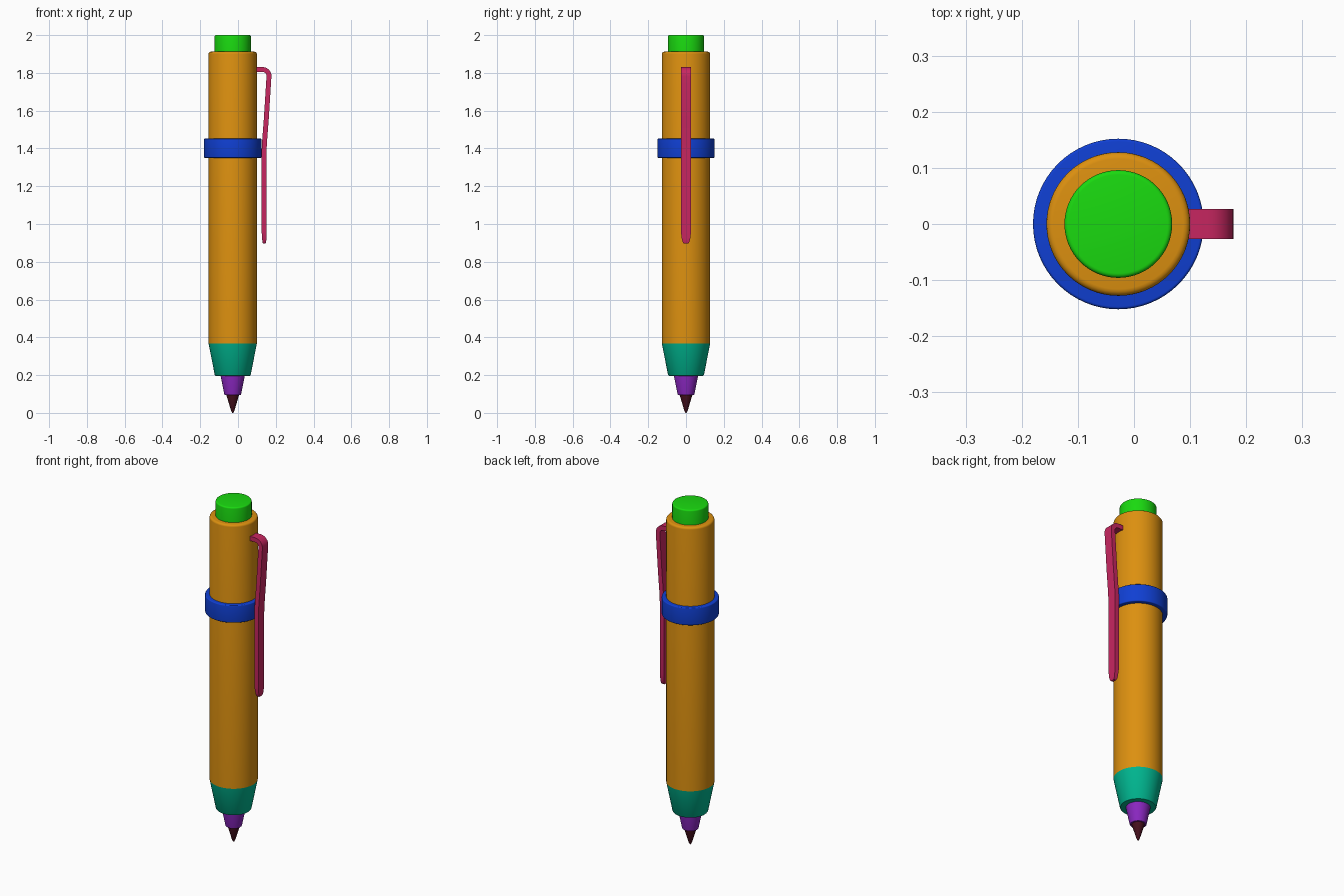
import bpy, bmesh, math
from mathutils import Vector

if "Cube" in bpy.data.objects:
    bpy.data.objects.remove(bpy.data.objects["Cube"])

AXIS_X = -0.028
SEGMENTS = 64


def finish(name, bm, color):
    bmesh.ops.recalc_face_normals(bm, faces=bm.faces)
    mesh = bpy.data.meshes.new(name)
    bm.to_mesh(mesh)
    bm.free()
    obj = bpy.data.objects.new(name, mesh)
    bpy.context.collection.objects.link(obj)
    mat = bpy.data.materials.new(name + "_color")
    mat.diffuse_color = (*color, 1)
    mat.use_nodes = True
    mat.node_tree.nodes["Principled BSDF"].inputs["Base Color"].default_value = mat.diffuse_color
    mesh.materials.append(mat)
    bpy.ops.object.select_all(action='DESELECT')
    obj.select_set(True)
    bpy.context.view_layer.objects.active = obj
    bpy.ops.object.shade_smooth_by_angle(angle=math.radians(32))
    return obj


def lathe(name, profile, color):
    """Closed solid of revolution from (radius, z) points, bottom to top."""
    bm = bmesh.new()
    rings = []
    for r, z in profile:
        rings.append([bm.verts.new((AXIS_X + r * math.cos(a), r * math.sin(a), z))
                      for a in (2 * math.pi * i / SEGMENTS for i in range(SEGMENTS))])
    for low, high in zip(rings, rings[1:]):
        for i in range(SEGMENTS):
            j = (i + 1) % SEGMENTS
            bm.faces.new((low[i], low[j], high[j], high[i]))
    bm.faces.new(rings[0])
    bm.faces.new(rings[-1])
    return finish(name, bm, color)


def rounded(r, z, b, top=True):
    """Quarter-round edge of size b ending a profile at radius r, height z."""
    pts = []
    for i in range(5):
        a = math.pi / 2 * i / 4
        dz = b * (1 - math.sin(a))
        pts.append((r - b * (1 - math.cos(a)), z - dz if top else z + dz))
    return pts if top else pts[::-1]


# Writing end: point, nozzle and grip cone
lathe("writing_tip", [(0.003, 0.0), (0.009, 0.012), (0.034, 0.096), (0.034, 0.11)],
      (0.06, 0.005, 0.012))
lathe("nozzle", [(0.041, 0.094), (0.044, 0.097), (0.064, 0.197), (0.064, 0.21)],
      (0.25, 0.02, 0.52))
lathe("grip_cone", [(0.088, 0.196), (0.092, 0.197), (0.095, 0.201), (0.128, 0.368)],
      (0.0, 0.47, 0.28))

# Barrel, middle band and push button
lathe("barrel", [(0.128, 0.368)] + rounded(0.128, 1.912, 0.012), (0.72, 0.28, 0.005))
lathe("middle_band", rounded(0.152, 1.35, 0.005, False) + rounded(0.152, 1.452, 0.005),
      (0.005, 0.05, 0.65))
lathe("push_button", [(0.096, 1.9)] + rounded(0.096, 2.0, 0.008), (0.01, 0.7, 0.005))

# Pocket clip: (x, z, half thickness, half width) along the centreline
path = [(0.085, 1.818, 0.013, 0.027), (0.130, 1.818, 0.013, 0.027)]
for k in range(1, 7):
    a = math.radians(90 - 94 * k / 6)
    path.append((0.130 + 0.034 * math.cos(a), 1.784 + 0.034 * math.sin(a), 0.013, 0.027))
path += [(0.150, 1.56, 0.013, 0.027), (0.140, 1.43, 0.013, 0.027),
         (0.138, 1.38, 0.013, 0.027), (0.138, 0.96, 0.013, 0.027),
         (0.139, 0.92, 0.011, 0.022), (0.139, 0.905, 0.010, 0.018),
         (0.139, 0.897, 0.007, 0.012)]
bm = bmesh.new()
sections = []
for i, (x, z, t, w) in enumerate(path):
    before, after = path[max(i - 1, 0)], path[min(i + 1, len(path) - 1)]
    d = Vector((after[0] - before[0], 0, after[1] - before[1])).normalized()
    n = Vector((-d.z, 0, d.x)) * t
    sections.append([bm.verts.new(Vector((x, sy * w, z)) + n * sn)
                     for sy, sn in ((-1, -1), (1, -1), (1, 1), (-1, 1))])
for s0, s1 in zip(sections, sections[1:]):
    for i in range(4):
        j = (i + 1) % 4
        bm.faces.new((s0[i], s0[j], s1[j], s1[i]))
bm.faces.new(sections[0])
bm.faces.new(sections[-1])
finish("pocket_clip", bm, (0.58, 0.02, 0.12))
